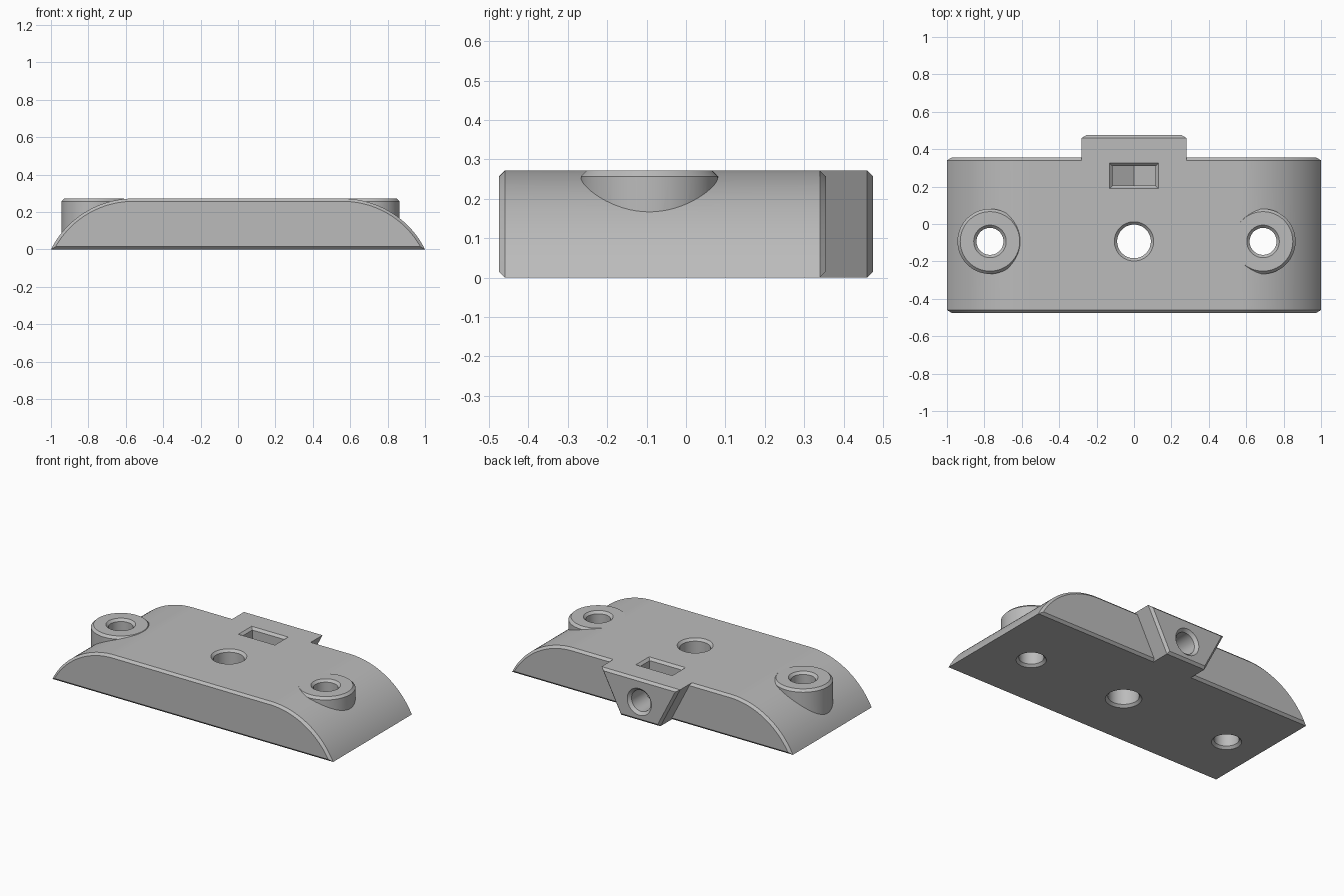
import bpy, bmesh, math

if "Cube" in bpy.data.objects:
    bpy.data.objects.remove(bpy.data.objects["Cube"])

TOP, CH = 0.272, 0.015          # block height, chamfer size
FLAT, R = 0.56, 0.492           # half width of flat top, end arc radius
HOLE_Y = -0.093

grey = bpy.data.materials.new("plain_grey")
grey.use_nodes = True
grey.diffuse_color = (0.5, 0.5, 0.5, 1)
grey.node_tree.nodes["Principled BSDF"].inputs["Base Color"].default_value = (0.5, 0.5, 0.5, 1)


def loft(name, rings):
    """Closed solid through rings of equal point count."""
    bm = bmesh.new()
    loops = [[bm.verts.new(p) for p in ring] for ring in rings]
    n = len(loops[0])
    for a, b in zip(loops, loops[1:]):
        for i in range(n):
            j = (i + 1) % n
            bm.faces.new((a[i], a[j], b[j], b[i]))
    bm.faces.new(loops[0])
    bm.faces.new(loops[-1])
    bmesh.ops.recalc_face_normals(bm, faces=bm.faces)
    mesh = bpy.data.meshes.new(name)
    bm.to_mesh(mesh)
    bm.free()
    mesh.materials.append(grey)
    ob = bpy.data.objects.new(name, mesh)
    bpy.context.collection.objects.link(ob)
    return ob


def turned(name, x, steps, seg=64, along_y=False, other=HOLE_Y):
    """Round solid from (position, radius) steps, upright or along y."""
    rings = []
    for t, r in steps:
        ring = []
        for i in range(seg):
            a = 2 * math.pi * i / seg
            u, v = r * math.cos(a), r * math.sin(a)
            ring.append((x + u, t, other + v) if along_y else (x + u, other + v, t))
        rings.append(ring)
    return loft(name, rings)


def combine(target, tool, operation):
    mod = target.modifiers.new(tool.name, 'BOOLEAN')
    mod.operation, mod.solver, mod.object = operation, 'EXACT', tool
    bpy.ops.object.select_all(action='DESELECT')
    bpy.context.view_layer.objects.active = target
    target.select_set(True)
    bpy.ops.object.modifier_apply(modifier=mod.name)
    bpy.data.objects.remove(tool)


def body_ring(y, d):
    """Flat-topped outline with round shoulders, inset by d."""
    r, cz = R - d, TOP - R
    end = math.acos((d - cz) / r)
    half = [(FLAT + r * math.sin(end * i / 32), cz + r * math.cos(end * i / 32)) for i in range(33)]
    return [(x, y, z) for x, z in half] + [(-x, y, z) for x, z in reversed(half)]


def tab_ring(y, d):
    """Tapered outline, wide at the top, inset by d."""
    slope = 0.14 / TOP
    lo, hi = d, TOP - d
    side = d * math.hypot(1, slope)
    a, b = 0.14 + slope * lo - side, 0.14 + slope * hi - side
    return [(-a, y, lo), (a, y, lo), (b, y, hi), (-b, y, hi)]


# Main block and rear tab
block = loft("mounting_block", [body_ring(-0.475, CH), body_ring(-0.46, 0),
                                body_ring(0.34, 0), body_ring(0.355, CH)])
combine(block, loft("rear_tab", [tab_ring(0.3, 0), tab_ring(0.46, 0), tab_ring(0.475, CH)]), 'UNION')

# Round bosses on the shoulders
for x in (-0.77, 0.69):
    combine(block, turned("boss", x, [(0.04, 0.174), (TOP - CH, 0.174), (TOP, 0.174 - CH)]), 'UNION')

# Vertical holes, chamfered at both ends
for x, r in ((-0.77, 0.072), (0, 0.09), (0.69, 0.072)):
    w = r + 2 * CH
    combine(block, turned("hole_cutter", x, [(-CH, w), (CH, r), (TOP - CH, r), (TOP + CH, w)]), 'DIFFERENCE')

# Nut slot with pointed floor
hw, y0, y1, floor = 0.115, 0.205, 0.31, 0.01
knee = floor + hw * math.tan(math.pi / 6)
outline = [(-hw, 0.3), (-hw, knee), (0, floor), (hw, knee), (hw, 0.3)]
combine(block, loft("slot_cutter", [[(x, y, z) for x, z in outline] for y in (y0, y1)]), 'DIFFERENCE')


def slot_ring(z, d):
    return [(-hw - d, y0 - d, z), (hw + d, y0 - d, z), (hw + d, y1 + d, z), (-hw - d, y1 + d, z)]


combine(block, loft("slot_rim_cutter", [slot_ring(TOP - CH, 0), slot_ring(TOP + CH, 2 * CH)]), 'DIFFERENCE')

# Screw bore through the tab into the slot
combine(block, turned("bore_cutter", 0, [(0.25, 0.068), (0.457, 0.068), (0.493, 0.104)],
                      along_y=True, other=0.125), 'DIFFERENCE')

# Smooth curves, crisp edges
bpy.ops.object.select_all(action='DESELECT')
block.select_set(True)
bpy.context.view_layer.objects.active = block
bpy.ops.object.shade_smooth_by_angle(angle=math.radians(25))
weighted = block.modifiers.new("even_shading", 'WEIGHTED_NORMAL')
weighted.keep_sharp = True
